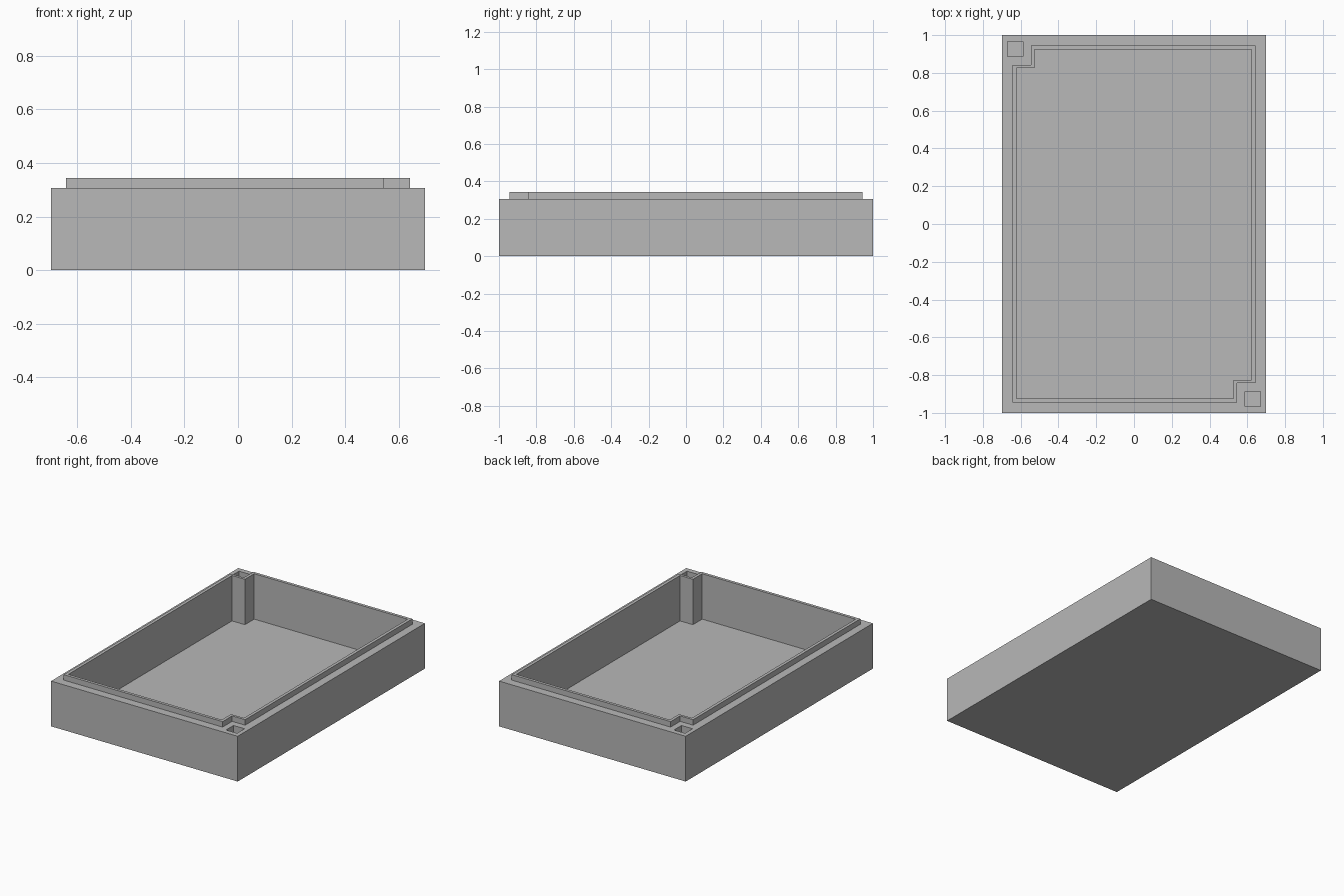
import bpy
import bmesh

default = bpy.data.objects.get("Cube")
if default:
    bpy.data.objects.remove(default, do_unlink=True)

HALF_X, HALF_Y = 0.698, 1.0
RIM_Z, LIP_Z, FLOOR_Z = 0.306, 0.343, 0.036
SOCKET_DEPTH = 0.08

grey = bpy.data.materials.new("plain grey")
grey.use_nodes = True
colour = (0.48, 0.48, 0.48, 1)
grey.diffuse_color = colour
grey.node_tree.nodes["Principled BSDF"].inputs["Base Color"].default_value = colour


def prism(name, outline, bottom, top):
    """Extrude a flat outline between two heights."""
    bm = bmesh.new()
    base = bm.faces.new([bm.verts.new((x, y, bottom)) for x, y in outline])
    grown = bmesh.ops.extrude_face_region(bm, geom=[base])
    moved = [v for v in grown["geom"] if isinstance(v, bmesh.types.BMVert)]
    bmesh.ops.translate(bm, verts=moved, vec=(0, 0, top - bottom))
    bmesh.ops.recalc_face_normals(bm, faces=bm.faces)
    mesh = bpy.data.meshes.new(name)
    bm.to_mesh(mesh)
    bm.free()
    mesh.materials.append(grey)
    obj = bpy.data.objects.new(name, mesh)
    bpy.context.collection.objects.link(obj)
    return obj


def rectangle(x0, y0, x1, y1):
    return [(x0, y0), (x1, y0), (x1, y1), (x0, y1)]


def notched(x, y, nx, ny):
    """Rectangle with two opposite corners stepped inwards."""
    half = [(-x, -y), (nx, -y), (nx, -ny), (x, -ny)]
    return half + [(-px, -py) for px, py in half]


def combine(target, tool, operation):
    """Apply one boolean and discard its helper."""
    mod = target.modifiers.new(operation, 'BOOLEAN')
    mod.operation = operation
    mod.solver = 'EXACT'
    mod.object = tool
    bpy.context.view_layer.objects.active = target
    bpy.ops.object.modifier_apply(modifier=mod.name)
    bpy.data.objects.remove(tool, do_unlink=True)


# Outer tray body
tray = prism("tray", rectangle(-HALF_X, -HALF_Y, HALF_X, HALF_Y), 0, RIM_Z)

# Raised lip and the open cavity, both stepped around the corner posts
combine(tray, prism("lip", notched(0.643, 0.944, 0.546, 0.842), 0.15, LIP_Z), 'UNION')
combine(tray, prism("cavity", notched(0.622, 0.924, 0.526, 0.825), FLOOR_Z, 0.5), 'DIFFERENCE')

# Square sockets in the two corner posts
for s in (1, -1):
    x0, x1 = sorted((s * 0.587, s * 0.669))
    y0, y1 = sorted((-s * 0.886, -s * 0.966))
    socket = prism("socket", rectangle(x0, y0, x1, y1), RIM_Z - SOCKET_DEPTH, 0.5)
    combine(tray, socket, 'DIFFERENCE')
